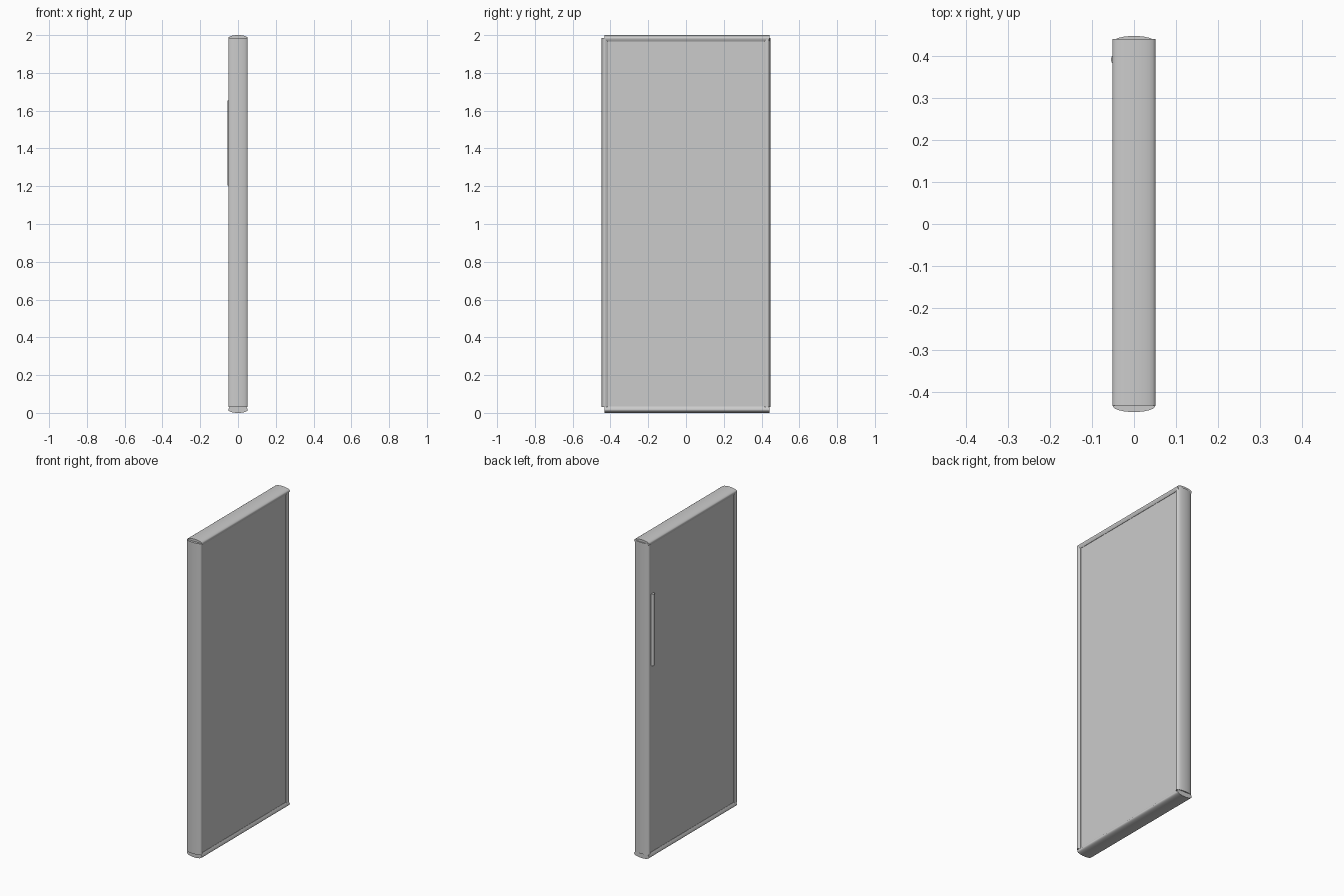
import bpy, bmesh, math
from mathutils import Vector

cube = bpy.data.objects.get("Cube")
if cube:
    bpy.data.objects.remove(cube, do_unlink=True)

grey = bpy.data.materials.new("plain grey")
grey.use_nodes = True
colour = (0.6, 0.6, 0.6, 1)
grey.diffuse_color = colour
grey.node_tree.nodes["Principled BSDF"].inputs["Base Color"].default_value = colour

HALF, RISE, DEPTH = 0.051, 0.015, 0.034   # rail half thickness, crown height, total depth
WIDTH, HEIGHT = 0.448, 2.0                # outer half width, overall height


def finish(name, bm, smooth=True):
    bmesh.ops.recalc_face_normals(bm, faces=bm.faces)
    mesh = bpy.data.meshes.new(name)
    bm.to_mesh(mesh)
    bm.free()
    obj = bpy.data.objects.new(name, mesh)
    bpy.context.collection.objects.link(obj)
    mesh.materials.append(grey)
    if smooth:
        bpy.ops.object.select_all(action="DESELECT")
        obj.select_set(True)
        bpy.context.view_layer.objects.active = obj
        bpy.ops.object.shade_smooth_by_angle(angle=math.radians(35))
    return obj


def rail_profile():
    """Crowned outer edge, then a slope inward to the panel; pairs of (x, inset)."""
    steps = 12
    crown = [(HALF * math.sin(a), RISE * (1 - math.cos(a)))
             for a in (math.pi * (i / steps - 0.5) for i in range(steps + 1))]
    return crown + [(HALF, 0.02), (0.042, DEPTH), (-0.042, DEPTH), (-HALF, 0.02)]


def rail(name, edge, inward, start, end):
    """Extrude the rail profile from start to end along one side of the door."""
    bm = bmesh.new()
    along = Vector(end) - Vector(start)
    points = [Vector(start) + Vector((x, 0, 0)) + Vector(edge) + Vector(inward) * d
              for x, d in rail_profile()]
    face = bm.faces.new([bm.verts.new(p) for p in points])
    ext = bmesh.ops.extrude_face_region(bm, geom=[face])
    bmesh.ops.translate(bm, vec=along, verts=[g for g in ext["geom"] if isinstance(g, bmesh.types.BMVert)])
    return finish(name, bm)


def box(name, centre, size, bevel=0):
    bm = bmesh.new()
    bmesh.ops.create_cube(bm, size=1)
    bmesh.ops.scale(bm, vec=size, verts=bm.verts)
    bmesh.ops.translate(bm, vec=centre, verts=bm.verts)
    if bevel:
        uprights = [e for e in bm.edges
                    if abs(e.verts[0].co.z - e.verts[1].co.z) > 0.1 and e.verts[0].co.x < centre[0]]
        bmesh.ops.bevel(bm, geom=uprights, offset=bevel, segments=5, affect="EDGES", profile=0.5)
    return finish(name, bm, bevel > 0)


# Upright rails at the front and back edges
for name, side in (("front_rail", -1), ("back_rail", 1)):
    rail(name, (0, side * WIDTH, 0), (0, -side, 0), (0, 0, 0.03), (0, 0, 1.985))

# Cross rails at the top and bottom
rail("top_rail", (0, 0, HEIGHT), (0, 0, -1), (0, -0.432, 0), (0, 0.441, 0))
rail("bottom_rail", (0, 0, 0), (0, 0, 1), (0, -0.432, 0), (0, 0.441, 0))

# Flat panel set slightly below the rails
box("panel", (0, 0, 1.0), (0.08, 0.85, 1.95))

# Slim upright handle on one face
box("handle", (-0.046, 0.392, 1.43), (0.017, 0.022, 0.45), bevel=0.009)
